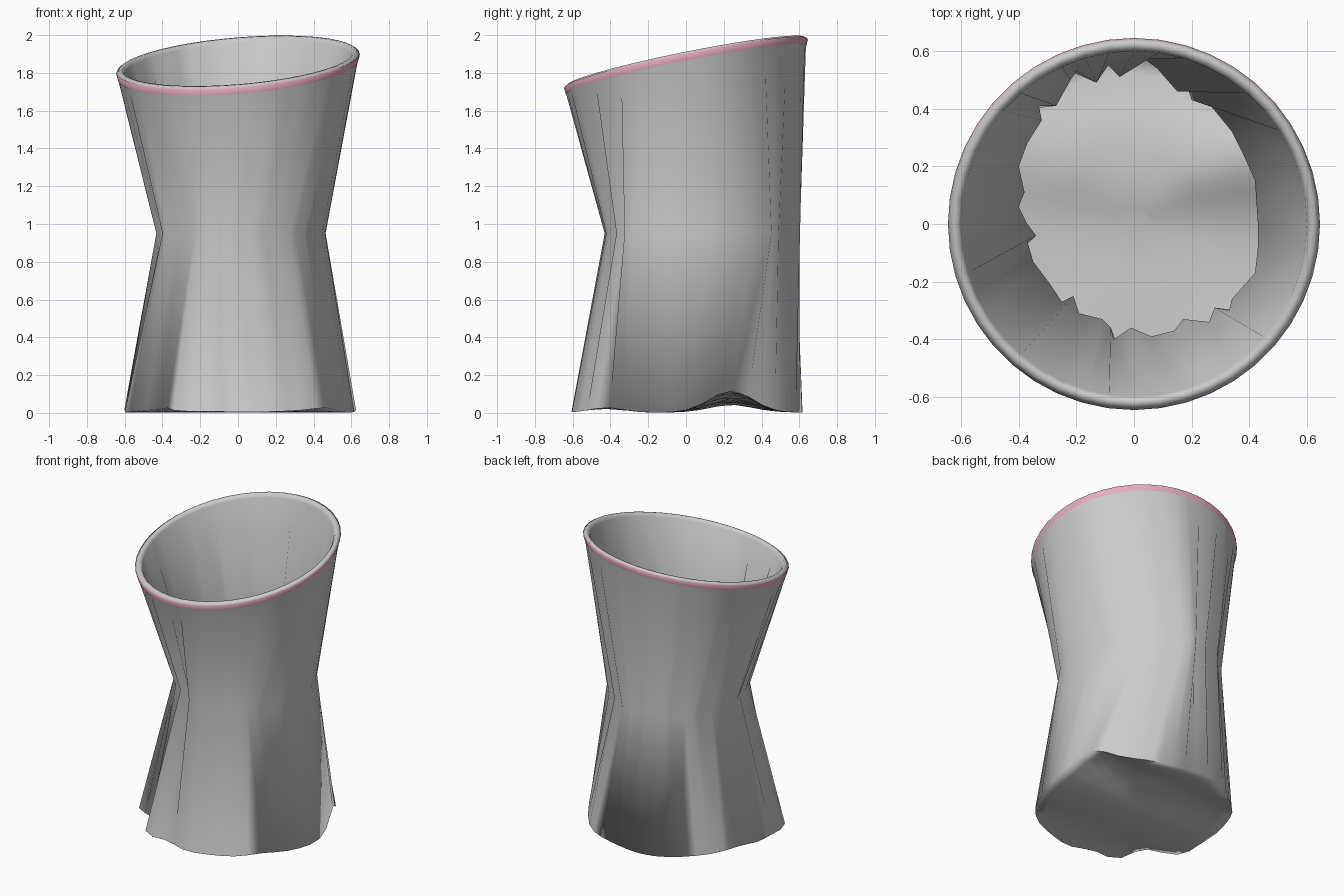
import bpy, bmesh, math

if "Cube" in bpy.data.objects:
    bpy.data.objects.remove(bpy.data.objects["Cube"])

# Pleated waist outline (inner side), counter-clockwise from the right
WAIST = [(.43, .0), (.42, .15), (.38, .24), (.34, .32), (.25, .43), (.20, .43), (.19, .46), (.15, .46),
         (.08, .54), (.04, .57), (0, .57), (-.05, .51), (-.09, .55), (-.13, .49), (-.2, .53), (-.22, .5),
         (-.27, .41), (-.33, .41), (-.32, .36), (-.37, .28), (-.40, .2), (-.38, .11), (-.40, .06),
         (-.37, 0), (-.34, -.04), (-.37, -.06), (-.35, -.13), (-.29, -.21), (-.25, -.27), (-.21, -.25),
         (-.19, -.31), (-.11, -.33), (-.08, -.36), (-.07, -.40), (-.01, -.36), (.06, -.39), (.14, -.37),
         (.17, -.33), (.26, -.34), (.28, -.29), (.33, -.3), (.34, -.26), (.42, -.17), (.43, -.08)]
N = len(WAIST)
ANG = [2 * math.pi * i / N for i in range(N)]


def top_ring(r, dz=0.0):
    """Ring lying in the tilted plane of the opening."""
    pts = []
    for a in ANG:
        x, y = r * math.cos(a), r * math.sin(a)
        pts.append((x, y, 1.862 + .08 * x + .2 * y + dz))
    return pts


def waist_ring(offset, smooth):
    pts = []
    for i, (x, y) in enumerate(WAIST):
        (xa, ya), (xb, yb) = WAIST[i - 1], WAIST[(i + 1) % N]
        x += smooth * ((xa + xb) / 2 - x)
        y += smooth * ((ya + yb) / 2 - y)
        d = math.hypot(x - .02, y - .1)
        pts.append((x + offset * (x - .02) / d, y + offset * (y - .1) / d, .95))
    return pts


def floor_z(x, y):
    """Underside with a ridge running sideways, higher on the right."""
    side = .5 + .5 * max(-1, min(1, x / .5))
    ridge = .04 + .075 * side
    return .002 + ridge * math.exp(-((y - .24) / .16) ** 2) + .025 * math.exp(-((y + .42) / .12) ** 2)


def bottom_ring(r, f=1.0, dz=0.0):
    """Hem ring with deep folds at the front left."""
    pts = []
    for a in ANG:
        w = math.exp(-((math.degrees(a) - 232) / 34) ** 2)
        rr = (r + w * (.055 * math.cos(9 * a) - .03) + .01 * math.cos(7 * a)) * f
        x, y = rr * math.cos(a), rr * math.sin(a)
        pts.append((x, y, floor_z(x, y) + dz))
    return pts


def loft(name, rings, caps=False):
    bm = bmesh.new()
    vs = [[bm.verts.new(p) for p in ring] for ring in rings]
    for a, b in zip(vs, vs[1:]):
        for i in range(N):
            j = (i + 1) % N
            bm.faces.new((a[i], a[j], b[j], b[i]))
    if caps:
        bm.faces.new(vs[0][::-1])
        bm.faces.new(vs[-1])
    me = bpy.data.meshes.new(name)
    bm.to_mesh(me)
    bm.free()
    ob = bpy.data.objects.new(name, me)
    bpy.context.collection.objects.link(ob)
    bpy.context.view_layer.objects.active = ob
    for o in bpy.context.selected_objects:
        o.select_set(False)
    ob.select_set(True)
    bpy.ops.object.shade_smooth_by_angle(angle=math.radians(100))
    return ob


# Draped sleeve: underside, outer wall, rounded lip, inner wall and floor
T = .02
under = [bottom_ring(.615, f) for f in (.1, .4, .7, .88, 1)]
lip = [top_ring(.635, -.045), top_ring(.643, -.015), top_ring(.63), top_ring(.612), top_ring(.6, -.02)]
inside = [bottom_ring(.595, f, T) for f in (1, .88, .7, .4, .1)]
outer_waist, inner_waist = waist_ring(.035, .1), waist_ring(0, 0)
loft("draped_sleeve", under + [outer_waist] + lip + [inner_waist] + inside, caps=True)

# Pink band around the outside of the lip
band = loft("rim_band", [top_ring(.637, -.046), top_ring(.6455, -.015), top_ring(.642, -.008)])
pink = bpy.data.materials.new("pink")
pink.diffuse_color = (.8, .42, .52, 1)
pink.use_nodes = True
pink.node_tree.nodes["Principled BSDF"].inputs["Base Color"].default_value = pink.diffuse_color
band.data.materials.append(pink)
